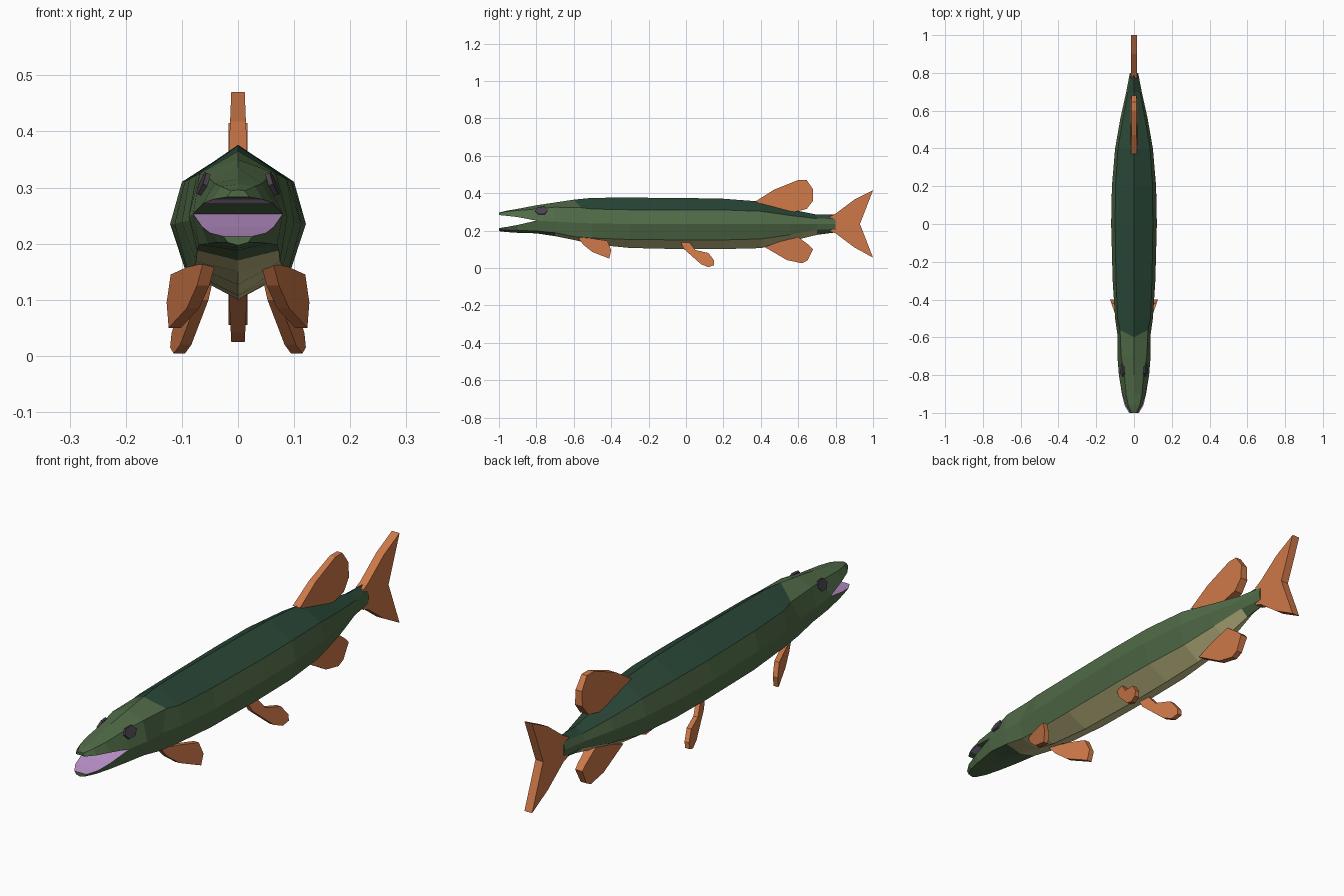
import bpy, bmesh, math
from mathutils import Vector

if "Cube" in bpy.data.objects:
    bpy.data.objects.remove(bpy.data.objects["Cube"])


def material(name, rgb):
    m = bpy.data.materials.new(name)
    m.diffuse_color = (*rgb, 1)
    m.use_nodes = True
    m.node_tree.nodes["Principled BSDF"].inputs["Base Color"].default_value = m.diffuse_color
    return m


GREEN = material("side green", (0.08, 0.145, 0.063))
BACK = material("dark back green", (0.023, 0.064, 0.039))
BELLY = material("belly tan", (0.58, 0.53, 0.25))
LILAC = material("mouth lilac", (0.50, 0.29, 0.60))
DARK = material("eye grey", (0.065, 0.055, 0.07))
ORANGE = material("fin orange", (0.62, 0.19, 0.066))


def add_object(name, verts, faces, mats, indices=None):
    mesh = bpy.data.meshes.new(name)
    mesh.from_pydata(verts, [], faces)
    for m in mats:
        mesh.materials.append(m)
    for p, i in zip(mesh.polygons, indices or [0] * len(faces)):
        p.material_index = i
    bm = bmesh.new()
    bm.from_mesh(mesh)
    bmesh.ops.recalc_face_normals(bm, faces=bm.faces)
    bm.to_mesh(mesh)
    bm.free()
    obj = bpy.data.objects.new(name, mesh)
    bpy.context.collection.objects.link(obj)
    return obj


def loft(name, rings, mats, rule):
    """Skin closed rings and cap both ends; rule(segment, side) gives the slot."""
    n = len(rings[0])
    verts = [p for r in rings for p in r]
    faces, idx = [], []
    for s in range(len(rings) - 1):
        for i in range(n):
            j = (i + 1) % n
            faces.append((s * n + i, s * n + j, (s + 1) * n + j, (s + 1) * n + i))
            idx.append(rule(s, i))
    faces += [tuple(reversed(range(n))), tuple(range(len(verts) - n, len(verts)))]
    idx += [0, 0]
    return add_object(name, verts, faces, mats, idx)


# Body: y, top z, shoulder x z, flank x z, lower side x z, belly z
BODY = [
    (-.80, .335, .050, .315, .080, .253, .070, .198, .185),
    (-.70, .350, .068, .325, .088, .248, .073, .188, .170),
    (-.60, .365, .074, .322, .086, .242, .075, .168, .150),
    (-.50, .375, .087, .315, .100, .238, .080, .160, .127),
    (-.30, .376, .095, .311, .113, .235, .090, .152, .107),
    (0.00, .374, .100, .310, .121, .235, .093, .150, .100),
    (0.20, .370, .098, .310, .117, .235, .090, .150, .101),
    (0.40, .355, .085, .303, .100, .235, .075, .155, .106),
    (0.56, .313, .058, .280, .072, .235, .055, .178, .143),
    (0.70, .285, .032, .264, .041, .235, .030, .205, .177),
    (0.80, .285, .016, .262, .022, .235, .017, .207, .190),
]


def body_ring(y, t, ux, uz, mx, mz, lx, lz, b):
    uy = y + (.04 if y == -.60 else 0)      # slanted front edge of the back
    return [(0, y, t), (ux, uy, uz), (mx, y, mz), (lx, y, lz),
            (0, y, b), (-lx, y, lz), (-mx, y, mz), (-ux, uy, uz)]


def body_rule(s, i):
    if i in (0, 7):
        return 1 if s >= 2 else 0
    return 2 if i in (3, 4) and 1 <= s <= 8 else 0


loft("body", [body_ring(*r) for r in BODY], [GREEN, BACK, BELLY], body_rule)


# Jaws: y, ridge z, middle x z, mouth edge x z
def jaw_ring(y, t, ux, uz, mx, mz):
    return [(0, y, t), (ux, y, uz), (mx, y, mz), (-mx, y, mz), (-ux, y, uz)]


UPPER = [(-.80, .335, .050, .315, .080, .253), (-.90, .316, .042, .307, .062, .272),
         (-.96, .306, .030, .302, .044, .279), (-1.0, .296, .012, .294, .020, .283)]
LOWER = [(-.80, .185, .070, .198, .080, .253), (-.90, .188, .052, .200, .064, .230),
         (-.96, .192, .038, .202, .050, .219), (-1.0, .197, .018, .202, .026, .213)]
# The palate is lilac only between its green lip and green rear
loft("upper_jaw", [jaw_ring(*r) for r in UPPER], [GREEN, LILAC],
     lambda s, i: int(i == 2 and s == 1))
loft("lower_jaw", [jaw_ring(*r) for r in LOWER], [GREEN, LILAC],
     lambda s, i: int(i == 2))


# Eyes: thin six-sided plates lying on the slanted cheek
for side, label in ((1, "right"), (-1, "left")):
    normal = Vector((.93 * side, -.10, .37)).normalized()
    along = Vector((0, 1, 0)) - normal * normal.y
    along.normalize()
    up = normal.cross(along)
    centre = Vector((.0615 * side, -.773, .306))
    verts = []
    for depth in (-.004, .0045):
        for k in range(6):
            a = k * math.pi / 3
            verts.append(centre + normal * depth
                         + along * .034 * math.cos(a) + up * .024 * math.sin(a))
    faces = [tuple(range(5, -1, -1)), tuple(range(6, 12))]
    faces += [(k, (k + 1) % 6, (k + 1) % 6 + 6, k + 6) for k in range(6)]
    add_object(label + "_eye", verts, faces, [DARK])


# Fins: side outline (y, z) with a centre plane x(y, z) and half thickness
def fin(name, outline, centre_x, half):
    n = len(outline)
    verts = [(centre_x(y, z) + s * half(y, z), y, z)
             for s in (-1, 1) for y, z in outline]
    faces = [tuple(range(n)), tuple(range(2 * n - 1, n - 1, -1))]
    faces += [(i, i + n, (i + 1) % n + n, (i + 1) % n) for i in range(n)]
    add_object(name, verts, faces, [ORANGE])


fin("dorsal_fin", [(.37, .355), (.47, .418), (.60, .470), (.645, .470), (.68, .42),
                   (.68, .36), (.645, .315), (.58, .300), (.45, .32)],
    lambda y, z: 0, lambda y, z: .018 - .04 * (z - .32))
fin("anal_fin", [(.42, .112), (.54, .042), (.62, .025), (.65, .04), (.68, .10),
                 (.66, .12), (.60, .165), (.50, .14)],
    lambda y, z: 0, lambda y, z: .012 + .05 * (z - .025))
fin("tail_fin", [(.77, .275), (.80, .290), (.90, .365), (1.0, .415), (.93, .235),
                 (1.0, .055), (.90, .110), (.80, .185), (.77, .195)],
    lambda y, z: 0, lambda y, z: .017)

PECTORAL = [(-.58, .165), (-.55, .125), (-.50, .085), (-.41, .050),
            (-.40, .095), (-.42, .145), (-.50, .158)]
PELVIC = [(-.03, .140), (-.01, .100), (.08, .020), (.12, .004), (.15, .015),
          (.15, .040), (.12, .080), (.05, .096), (.02, .135)]
for side, label in ((1, "right"), (-1, "left")):
    fin(label + "_pectoral_fin", PECTORAL,
        lambda y, z: side * (.055 + .36 * (y + .57)), lambda y, z: .011)
    fin(label + "_pelvic_fin", PELVIC,
        lambda y, z: side * (.093 + .25 * (y - .08) - .1 * (z - .02)),
        lambda y, z: .010)
